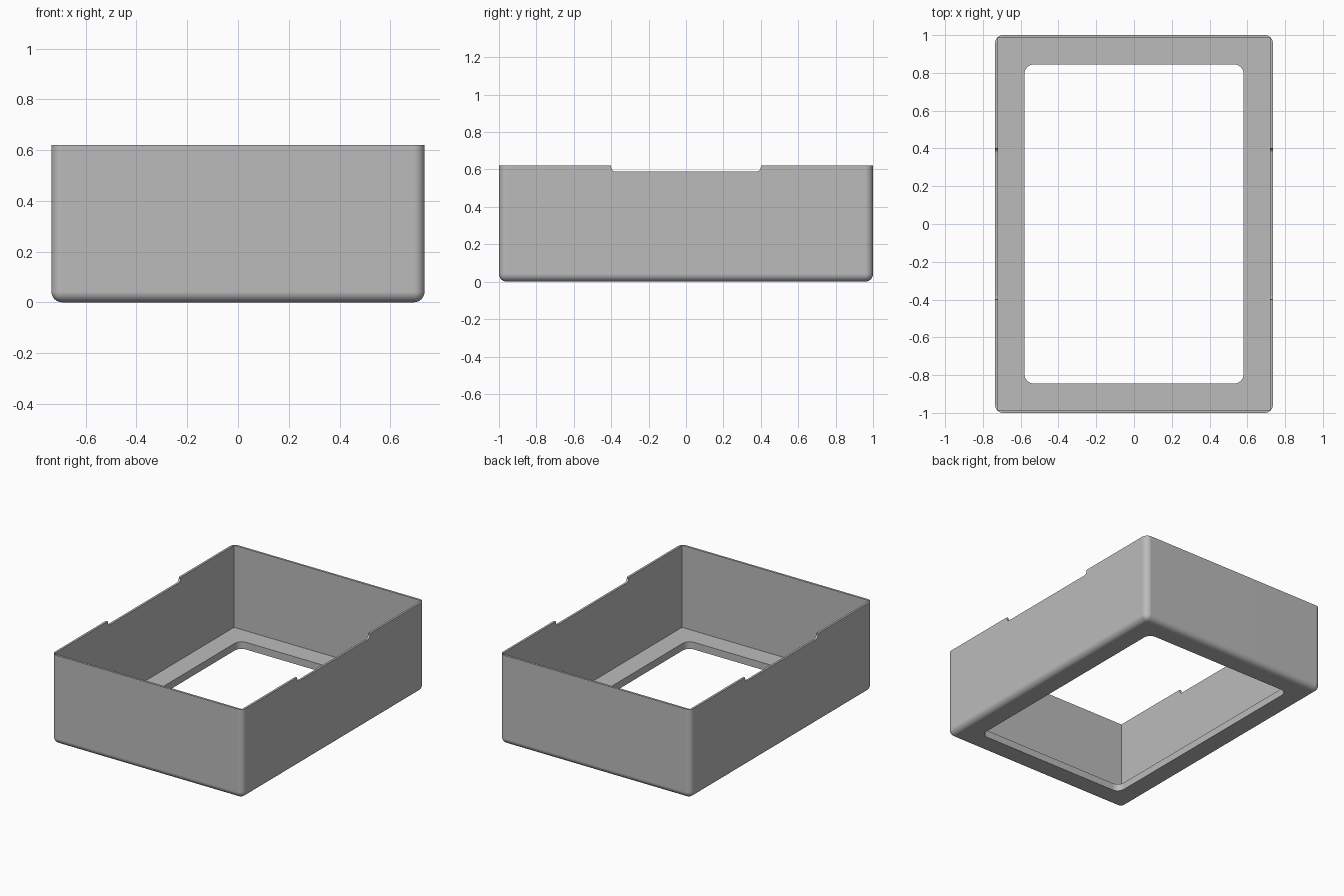
import bpy, bmesh, math

if "Cube" in bpy.data.objects:
    bpy.data.objects.remove(bpy.data.objects["Cube"], do_unlink=True)

HALF_X, HALF_Y, HEIGHT = 0.735, 1.0, 0.62
WALL, FLOOR, EDGE_RADIUS = 0.015, 0.05, 0.042

grey = bpy.data.materials.new("matte grey")
grey.use_nodes = True
colour = (0.5, 0.5, 0.5, 1)
grey.diffuse_color = colour
grey.node_tree.nodes["Principled BSDF"].inputs["Base Color"].default_value = colour


def rounded_box(name, half_x, half_y, low, high, radius=0, rounded=None):
    """Box whose edges picked by rounded(edge direction, edge middle) are filleted."""
    bm = bmesh.new()
    bmesh.ops.create_cube(bm, size=2)
    for v in bm.verts:
        v.co = (v.co.x * half_x, v.co.y * half_y, high if v.co.z > 0 else low)
    if rounded:
        edges = []
        for e in bm.edges:
            a, b = (v.co for v in e.verts)
            if rounded((b - a).normalized(), (a + b) / 2):
                edges.append(e)
        bmesh.ops.bevel(bm, geom=edges, offset=radius, offset_type='OFFSET',
                        segments=8, profile=0.5, affect='EDGES')
    mesh = bpy.data.meshes.new(name)
    bm.to_mesh(mesh)
    bm.free()
    mesh.materials.append(grey)
    obj = bpy.data.objects.new(name, mesh)
    bpy.context.collection.objects.link(obj)
    return obj


def upright(direction, middle):
    return abs(direction.z) > 0.9


# Outer shell: upright corners and bottom edges are rounded, the rim is square
tray = rounded_box("open_tray", HALF_X, HALF_Y, 0, HEIGHT, EDGE_RADIUS,
                   lambda d, m: upright(d, m) or m.z < 0.01)

# Cavity with sharp corners, rounded floor opening, shallow notch in both long walls
cutters = [
    rounded_box("cavity_cutter", HALF_X - WALL, HALF_Y - WALL, FLOOR, 1),
    rounded_box("opening_cutter", 0.58, 0.845, -0.2, 0.3, 0.05, upright),
    rounded_box("notch_cutter", 1, 0.4, 0.588, 0.9, 0.025,
                lambda d, m: abs(d.x) > 0.9 and m.z < 0.7),
]

bpy.ops.object.select_all(action='DESELECT')
tray.select_set(True)
bpy.context.view_layer.objects.active = tray
for cutter in cutters:
    cutter.hide_render = True
    cut = tray.modifiers.new(cutter.name, 'BOOLEAN')
    cut.operation = 'DIFFERENCE'
    cut.solver = 'EXACT'
    cut.object = cutter
    bpy.ops.object.modifier_apply(modifier=cut.name)
    bpy.data.objects.remove(cutter, do_unlink=True)

# Smooth fillets, flat walls
bpy.ops.object.shade_smooth_by_angle(angle=math.radians(30))
normals = tray.modifiers.new("flat_walls", 'WEIGHTED_NORMAL')
normals.keep_sharp = True
